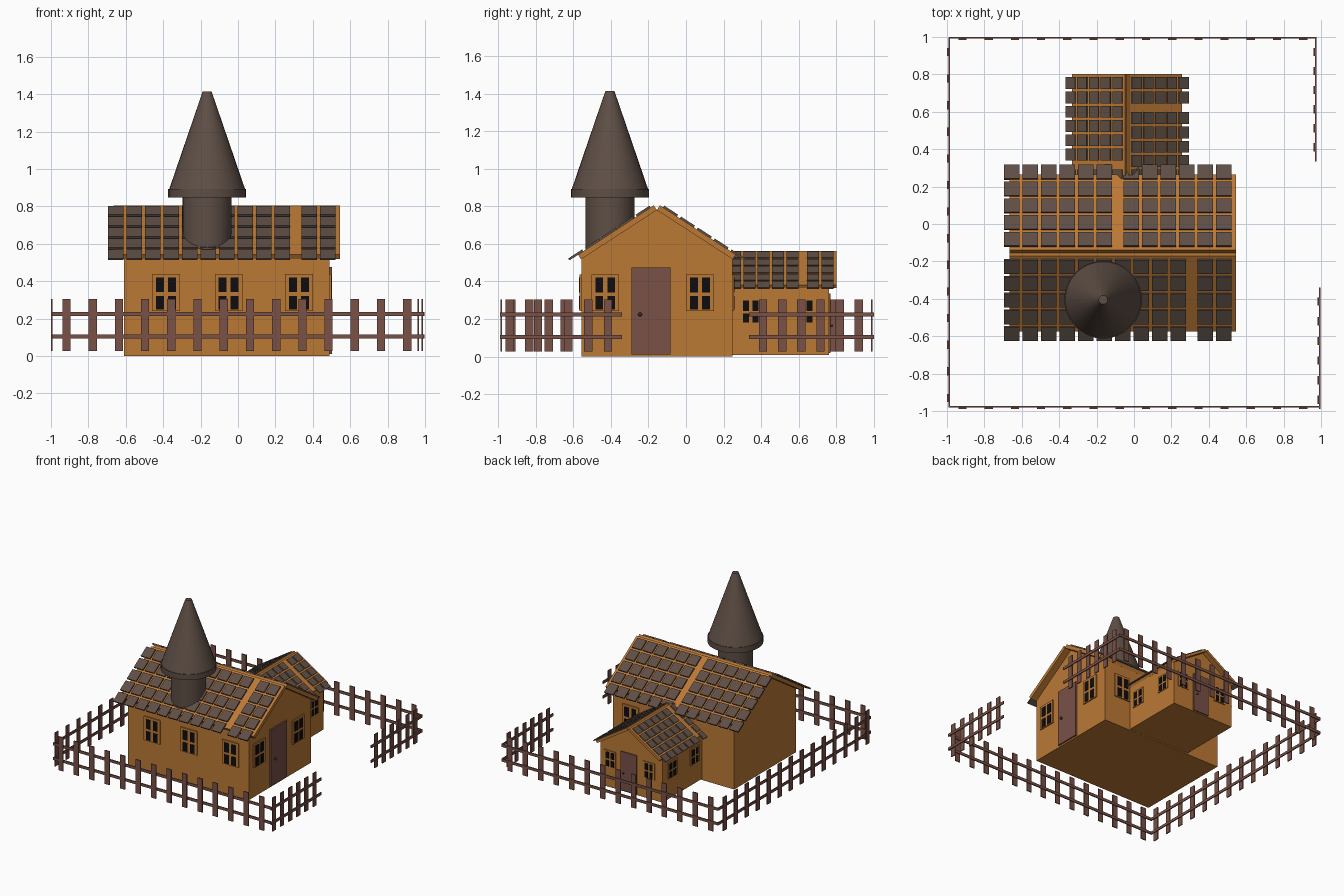
import bpy, bmesh, math
from mathutils import Matrix, Vector

if "Cube" in bpy.data.objects:
    bpy.data.objects.remove(bpy.data.objects["Cube"])


def material(name, rgb):
    m = bpy.data.materials.new(name)
    m.diffuse_color = (*rgb, 1)
    m.use_nodes = True
    m.node_tree.nodes["Principled BSDF"].inputs["Base Color"].default_value = m.diffuse_color
    return m


ORANGE = material("orange_timber", (0.50, 0.19, 0.036))
SLATE = material("brown_slate", (0.112, 0.077, 0.060))
WOOD = material("red_brown_wood", (0.19, 0.082, 0.062))
BLACK = material("black_glass", (0.004, 0.004, 0.005))
DARK = material("dark_iron", (0.05, 0.03, 0.025))


def finish(name, bm, mat, M=Matrix()):
    bm.transform(M)
    bmesh.ops.recalc_face_normals(bm, faces=bm.faces)
    me = bpy.data.meshes.new(name)
    bm.to_mesh(me)
    bm.free()
    me.materials.append(mat)
    ob = bpy.data.objects.new(name, me)
    bpy.context.collection.objects.link(ob)
    return ob


def add_box(bm, lo, hi, M=Matrix()):
    """Box between two corners, then moved by M."""
    lo, hi = Vector(lo), Vector(hi)
    size = hi - lo
    bmesh.ops.create_cube(bm, size=1, matrix=M @ Matrix.Translation((lo + hi) / 2)
                          @ Matrix.Diagonal((*size, 1)))


RIDGE_Y, RIDGE_Z, PITCH = -0.155, 0.78, math.radians(33)


def slope(side):
    """Frame on a roof slope: x along ridge, y down the slope, z outward."""
    down = Vector((0, side * math.cos(PITCH), -math.sin(PITCH)))
    out = Vector((0, side * math.sin(PITCH), math.cos(PITCH)))
    M = Matrix((Vector((1, 0, 0)), down, out)).transposed().to_4x4()
    return Matrix.Translation((0, RIDGE_Y, RIDGE_Z)) @ M


def house(prefix, M):
    # gabled body
    bm = bmesh.new()
    half = 0.402
    eave = RIDGE_Z - half * math.tan(PITCH)
    profile = [(-half, 0), (half, 0), (half, eave), (0, RIDGE_Z), (-half, eave)]
    face = bm.faces.new([bm.verts.new((-0.61, RIDGE_Y + y, z)) for y, z in profile])
    ext = bmesh.ops.extrude_face_region(bm, geom=[face])
    bmesh.ops.translate(bm, vec=(1.10, 0, 0),
                        verts=[v for v in ext["geom"] if isinstance(v, bmesh.types.BMVert)])
    if not face.is_valid or len(bm.faces) < 7:
        bm.faces.new([v for v in bm.verts if v.co.x < -0.6])
    finish(prefix + "_walls", bm, ORANGE, M)

    # roof slabs and rows of tiles
    slabs, tiles = bmesh.new(), bmesh.new()
    for side, gap_at in ((-1, 10), (1, 6)):
        S = slope(side)
        add_box(slabs, (-0.665, 0, 0), (0.545, 0.481, 0.03), S)
        for row in range(5):
            s = 0.02 + row * 0.107
            for col in range(12):
                x = -0.695 + col * 0.099 + (0.045 if col >= gap_at else 0)
                add_box(tiles, (x, s, 0.029), (x + 0.083, s + 0.088, 0.041), S)
    finish(prefix + "_roof_slabs", slabs, ORANGE, M)
    finish(prefix + "_roof_tiles", tiles, SLATE, M)

    # windows: local plane with x across, y outward, z up
    frames, panes = bmesh.new(), bmesh.new()
    places = [(x, -0.557, math.pi) for x in (-0.385, -0.05, 0.326)]
    places += [(x, 0.247, 0) for x in (-0.05, 0.326)]
    places += [(0.49, y, -math.pi / 2) for y in (-0.43, 0.075)]
    for x, y, turn in places:
        W = Matrix.Translation((x, y, 0.34)) @ Matrix.Rotation(turn, 4, "Z")
        add_box(frames, (-0.074, -0.01, -0.098), (0.074, 0.009, 0.098), W)
        for sx in (-1, 1):
            for z0, z1 in ((-0.09, -0.018), (0.002, 0.08)):
                add_box(panes, (sx * 0.032 - 0.021, 0, z0), (sx * 0.032 + 0.021, 0.012, z1), W)
    finish(prefix + "_window_frames", frames, ORANGE, M)
    finish(prefix + "_window_panes", panes, BLACK, M)

    # door and knob
    bm = bmesh.new()
    add_box(bm, (0.48, -0.29, 0.012), (0.502, -0.083, 0.475))
    finish(prefix + "_door", bm, WOOD, M)
    bm = bmesh.new()
    bmesh.ops.create_uvsphere(bm, u_segments=10, v_segments=6, radius=0.011,
                              matrix=Matrix.Translation((0.51, -0.245, 0.225)))
    finish(prefix + "_door_knob", bm, DARK, M)


house("main_house", Matrix())
# rear wing: smaller copy turned a quarter, its door facing the back
house("rear_wing", Matrix.Translation((-0.037, 0.76, 0.01)) @ Matrix.Rotation(math.pi / 2, 4, "Z")
      @ Matrix.Diagonal((0.77, 0.70, 0.685, 1)) @ Matrix.Translation((-0.49, -RIDGE_Y, 0)))

# round tower with pointed cap
bm = bmesh.new()
for r0, r1, z0, z1 in ((0.131, 0.131, 0.50, 0.86), (0.208, 0.208, 0.847, 0.892),
                       (0.203, 0.024, 0.892, 1.414)):
    bmesh.ops.create_cone(bm, cap_ends=True, segments=32, radius1=r0, radius2=r1, depth=z1 - z0,
                          matrix=Matrix.Translation((-0.165, -0.405, (z0 + z1) / 2)))
tower = finish("tower", bm, SLATE)
bpy.context.view_layer.objects.active = tower
tower.select_set(True)
bpy.ops.object.shade_smooth_by_angle(angle=math.radians(35))


def fence(name, M, a, b, first, last, count, side):
    """Fence run along local x: two rails, pickets on one side."""
    bm = bmesh.new()
    for z in (0.105, 0.225):
        add_box(bm, (a, -0.004, z - 0.011), (b, 0.004, z + 0.011))
    for i in range(count):
        x = first + (last - first) * i / (count - 1)
        y = side * 0.008
        add_box(bm, (x - 0.022, y - 0.004, 0.028), (x + 0.022, y + 0.004, 0.304))
    finish(name, bm, WOOD, M)


T = Matrix.Translation
Q = Matrix.Rotation(math.pi / 2, 4, "Z")
fence("front_fence", T((0, -0.976, 0)), -0.99, 0.99, -0.917, 0.905, 14, -1)
fence("back_fence", T((0, 0.996, 0)), -0.99, 0.975, -0.917, 0.905, 14, -1)
fence("left_fence", T((-0.988, 0, 0)) @ Q, -0.98, 0.996, -0.93, 0.92, 14, 1)
fence("right_front_fence", T((0.992, 0, 0)) @ Q, -0.99, -0.34, -0.94, -0.415, 6, 1)
fence("right_back_fence", T((0.973, 0, 0)) @ Q, 0.335, 0.996, 0.41, 0.92, 6, 1)
